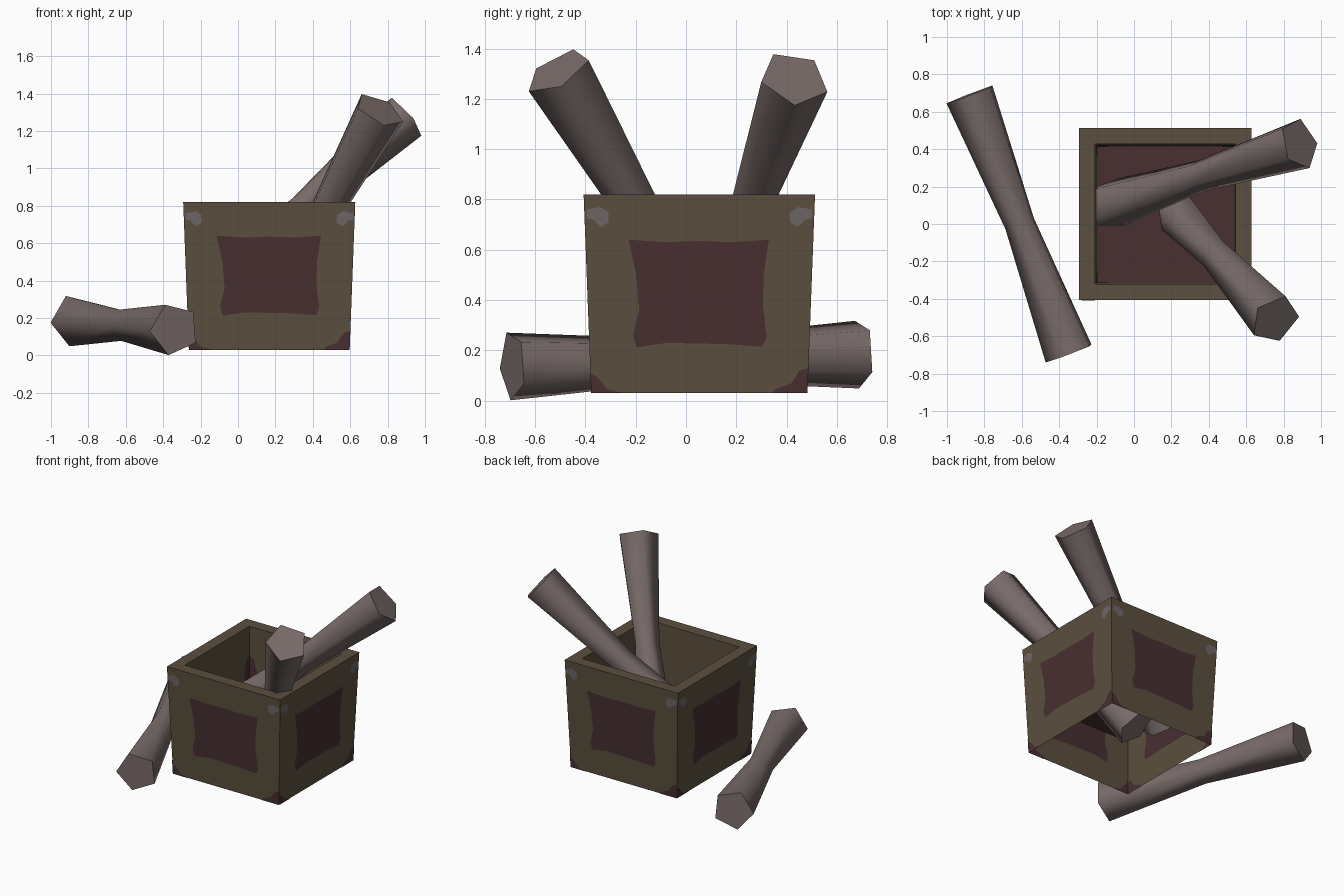
import bpy, bmesh, math
from mathutils import Vector, Matrix

if "Cube" in bpy.data.objects:
    bpy.data.objects.remove(bpy.data.objects["Cube"])


def material(name, r, g, b):
    m = bpy.data.materials.new(name)
    lin = [((c / 255 + 0.055) / 1.055) ** 2.4 for c in (r, g, b)]
    m.diffuse_color = (*lin, 1)
    m.use_nodes = True
    m.node_tree.nodes["Principled BSDF"].inputs["Base Color"].default_value = m.diffuse_color
    return m


BROWN = material("brown_wood", 91, 79, 62)
MAROON = material("maroon_panel", 72, 47, 49)
STICK = material("grey_brown_stick", 120, 107, 105)
STUD = material("grey_stud", 110, 102, 104)

CENTRE = Vector((0.167, 0.053, 0))
BOTTOM, TOP, FLOOR = 0.03, 0.82, 0.38


def outer(z):   # half width of the outer shell at a height
    return 0.43 + 0.03 * (z - BOTTOM) / (TOP - BOTTOM)


def inner(z):   # half width of the inner lining at a height
    return 0.365 + 0.01 * (z - FLOOR) / (TOP - FLOOR)


def finish(name, bm, mat):
    mesh = bpy.data.meshes.new(name)
    bm.to_mesh(mesh)
    bm.free()
    mesh.materials.append(mat)
    ob = bpy.data.objects.new(name, mesh)
    bpy.context.collection.objects.link(ob)
    return ob


def square(bm, half, z):
    return [bm.verts.new(CENTRE + Vector((x * half, y * half, z)))
            for x, y in ((-1, -1), (1, -1), (1, 1), (-1, 1))]


# Crate: outer shell open below, rim, lining and raised floor
bm = bmesh.new()
rings = [square(bm, outer(BOTTOM), BOTTOM), square(bm, outer(TOP), TOP),
         square(bm, inner(TOP), TOP), square(bm, inner(FLOOR), FLOOR)]
for a, b in zip(rings, rings[1:]):
    for i in range(4):
        j = (i + 1) % 4
        bm.faces.new((a[i], a[j], b[j], b[i]))
finish("crate_walls", bm, BROWN)

bm = bmesh.new()
bm.faces.new(square(bm, inner(FLOOR), FLOOR))
finish("crate_floor", bm, MAROON)


def plates(name, mat, outlines, half):
    """Thin plates on all four walls; outline points are (share of half width, z)."""
    bm = bmesh.new()
    for k in range(4):
        rot = Matrix.Rotation(k * math.pi / 2, 3, 'Z')
        for pts in outlines:
            for off in (0.003, -0.003):
                vs = [bm.verts.new(CENTRE + rot @ Vector((s * half(z), -half(z) - off, z)))
                      for s, z in pts]
                f = bm.faces.new(vs)
                f.normal_update()
                if f.normal.dot(rot @ Vector((0, -off, 0))) < 0:
                    f.normal_flip()
    return finish(name, bm, mat)


# Painted panels and worn bottom corners
panel = [(-.62, .64), (-.3, .63), (0, .635), (.3, .63), (.61, .64), (.57, .5), (.57, .38),
         (.61, .25), (.57, .215), (.25, .225), (-.3, .23), (-.57, .212), (-.6, .26),
         (-.54, .36), (-.56, .5)]
right_wear = [(1, .13), (.92, .12), (.85, .07), (.7, .045), (.68, BOTTOM), (1, BOTTOM)]
left_wear = [(-1, .11), (-.93, .09), (-.85, .045), (-.7, BOTTOM), (-1, BOTTOM)]
plates("wall_panels", MAROON, [panel, right_wear, left_wear], outer)

# Worn corners on the lining
plates("lining_wear", MAROON,
       [[(q, .61), (q * .9, .59), (q * .83, .5), (q * .83, FLOOR), (q, FLOOR)] for q in (-1, 1)],
       inner)

# Metal studs near the top corners
stud = [(.98, .76), (.86, .77), (.79, .75), (.79, .71), (.86, .69), (.92, .72), (.98, .725)]
plates("corner_studs", STUD, [stud, [(-s, z) for s, z in stud]], outer)


# Sticks: five-sided bars flared at both ends
def stick(name, a, b, phase):
    a, b = Vector(a), Vector(b)
    d = (b - a).normalized()
    u = d.cross(Vector((0, 0, 1))).normalized()
    v = u.cross(d)
    bm = bmesh.new()
    rings = []
    for t, r in ((0, 0.142), (0.5, 0.088), (1, 0.142)):
        angles = [math.radians(phase + 72 * i) for i in range(5)]
        rings.append([bm.verts.new(a.lerp(b, t) + r * (u * math.cos(w) + v * math.sin(w)))
                      for w in angles])
    for p, q in zip(rings, rings[1:]):
        for i in range(5):
            j = (i + 1) % 5
            bm.faces.new((p[i], p[j], q[j], q[i]))
    bm.faces.new(rings[0])
    bm.faces.new(rings[-1])
    bmesh.ops.recalc_face_normals(bm, faces=bm.faces[:])
    ob = finish(name, bm, STICK)
    bpy.ops.object.select_all(action='DESELECT')
    ob.select_set(True)
    bpy.context.view_layer.objects.active = ob
    bpy.ops.object.shade_smooth_by_angle(angle=math.radians(78))


stick("ground_stick", (-0.34, -0.69, 0.14), (-0.87, 0.695, 0.187), 41)
stick("back_stick", (-0.185, 0.09, 0.312), (0.885, 0.43, 1.28), 65)
stick("front_stick", (0.13, 0.17, 0.154), (0.755, -0.51, 1.31), 7)
